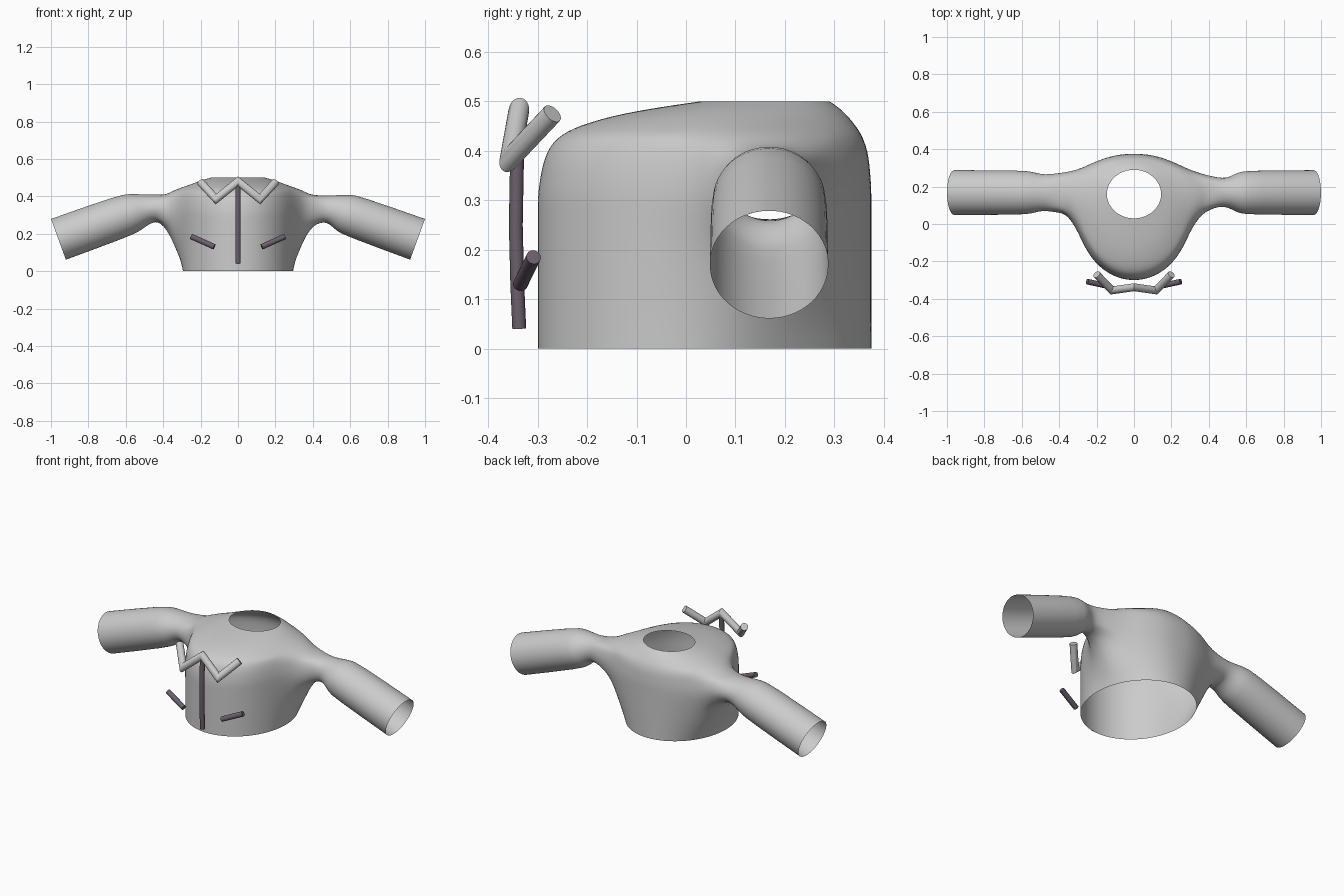
import bpy, bmesh, math
from mathutils import Vector

if "Cube" in bpy.data.objects:
    bpy.data.objects.remove(bpy.data.objects["Cube"])

COLS = 64


def material(name, rgb):
    m = bpy.data.materials.new(name)
    m.diffuse_color = (*rgb, 1)
    m.use_nodes = True
    m.node_tree.nodes["Principled BSDF"].inputs["Base Color"].default_value = m.diffuse_color
    return m


cloth = material("light_grey_cloth", (0.6, 0.6, 0.6))
dark = material("dark_plum_trim", (0.15, 0.115, 0.15))

# Torso rows: height, half width, front y, back y, shoulder flare
rows = [(0, .295, -.30, .375, 0), (.05, .295, -.30, .375, .025),
        (.10, .295, -.30, .375, .055), (.15, .295, -.30, .375, .085),
        (.20, .295, -.30, .375, .115), (.25, .295, -.30, .375, .145),
        (.275, .295, -.30, .375, .16), (.30, .295, -.30, .375, .168),
        (.325, .295, -.298, .375, .168), (.35, .293, -.294, .373, .163),
        (.375, .29, -.289, .371, .157), (.40, .285, -.28, .367, .15),
        (.418, .28, -.268, .361, .135), (.432, .275, -.252, .355, .11),
        (.445, .255, -.228, .347, .085), (.457, .235, -.195, .338, .06),
        (.470, .213, -.15, .327, .038), (.481, .193, -.095, .316, .022),
        (.490, .172, -.04, .305, .01), (.50, .145, .03, .29, 0)]

bm = bmesh.new()
grid = []
for z, rx, yf, yb, flare in rows:
    ring = []
    for i in range(COLS):
        a = 2 * math.pi * i / COLS
        x = rx * math.cos(a)
        y = (yf + yb) / 2 + (yb - yf) / 2 * math.sin(a)
        g = math.exp(-((y - .195) / .11) ** 2 / 2)
        x += flare * g * x / (abs(x) + .03)
        ring.append(bm.verts.new((x, y, z)))
    grid.append(ring)

# Armhole patches left open in the torso
R0, R1 = 5, 11
holes = {1: (1, 8), -1: (COLS // 2 - 8, COLS // 2 - 1)}
for r in range(len(rows) - 1):
    for i in range(COLS):
        if R0 <= r < R1 and any(c0 <= i < c1 for c0, c1 in holes.values()):
            continue
        j = (i + 1) % COLS
        bm.faces.new((grid[r][i], grid[r][j], grid[r + 1][j], grid[r + 1][i]))

# Sleeve stations: x, z, y, radius y, radius z, lean of the ring
sleeves = {
    1: [(.445, .337, .17, .080, .073, .0), (.475, .334, .17, .073, .072, .1),
        (.505, .328, .168, .082, .080, .2), (.535, .320, .168, .097, .092, .28),
        (.565, .311, .168, .110, .104, .33), (.60, .300, .168, .119, .114, .35)],
    -1: [(.43, .338, .166, .104, .073, .0), (.47, .334, .168, .098, .077, .15),
         (.51, .327, .168, .102, .088, .25), (.55, .316, .168, .113, .103, .32),
         (.60, .300, .168, .120, .115, .35)]}
end = (.96, .17, .168, .121, .117, .35)
smooth_verts = []

for side, (c0, c1) in holes.items():
    loop = [grid[R0][i] for i in range(c0, c1)]
    loop += [grid[r][c1] for r in range(R0, R1)]
    loop += [grid[R1][i] for i in range(c1, c0, -1)]
    loop += [grid[r][c0] for r in range(R1, R0, -1)]
    n = len(loop)
    angles = [math.atan2((v.co.z - .33) / .075, (v.co.y - .175) / .1) for v in loop]
    turn = 1 if side > 0 else -1
    start = angles[0]
    prev = loop
    stations = sleeves[side] + [end]
    for k, (x, z, y, ry, rz, lean) in enumerate(stations):
        blend = min(1, k / 3)
        ring = []
        for i in range(n):
            a = start + turn * ((angles[i] - start) * turn % (2 * math.pi))
            even = start + turn * 2 * math.pi * i / n
            a += (even - a) * blend
            h = rz * math.sin(a)
            ring.append(bm.verts.new((side * (x + h * math.sin(lean)),
                                      y + ry * math.cos(a), z + h * math.cos(lean))))
        for i in range(n):
            j = (i + 1) % n
            bm.faces.new((prev[i], prev[j], ring[j], ring[i]))
        prev = ring
        if k < 2 and side > 0:
            smooth_verts += ring
    smooth_verts += loop

# Relax the shoulder transition
near = [v for row in grid[3:17] for v in row if abs(v.co.x) > .27 and v.co.y > -.02]
for _ in range(4):
    bmesh.ops.smooth_vert(bm, verts=list(set(near + smooth_verts)), factor=.4,
                          use_axis_x=True, use_axis_y=True, use_axis_z=True)
bmesh.ops.recalc_face_normals(bm, faces=bm.faces)
if sum(f.normal.y * f.calc_center_median().y for f in bm.faces) < 0:
    bmesh.ops.reverse_faces(bm, faces=bm.faces)
mesh = bpy.data.meshes.new("jacket_body")
bm.to_mesh(mesh)
bm.free()
jacket = bpy.data.objects.new("jacket_body", mesh)
bpy.context.collection.objects.link(jacket)
mesh.materials.append(cloth)
sub = jacket.modifiers.new("soften", 'SUBSURF')
sub.levels = sub.render_levels = 1
mesh.polygons.foreach_set("use_smooth", [True] * len(mesh.polygons))


def tube(name, points, radius, mat):
    """Capped round tube along a path, mitred at the corners."""
    pts = [Vector(p) for p in points]
    b = bmesh.new()
    rings, sides = [], 20
    d = (pts[1] - pts[0]).normalized()
    u = d.cross(Vector((0, 1, .1))).normalized()
    w = d.cross(u)
    rim = [pts[0] + radius * (u * math.cos(t) + w * math.sin(t))
           for t in (2 * math.pi * i / sides for i in range(sides))]
    rings.append([b.verts.new(p) for p in rim])
    for k in range(1, len(pts)):
        d = (pts[k] - pts[k - 1]).normalized()
        nxt = (pts[k + 1] - pts[k]).normalized() if k + 1 < len(pts) else d
        plane = (d + nxt).normalized()
        # slide each rim point along the segment onto the mitre plane
        rim = [p + d * ((pts[k] - p).dot(plane) / d.dot(plane)) for p in rim]
        rings.append([b.verts.new(p) for p in rim])
    for r0, r1 in zip(rings, rings[1:]):
        for i in range(sides):
            j = (i + 1) % sides
            b.faces.new((r0[i], r0[j], r1[j], r1[i]))
    b.faces.new(rings[0][::-1])
    b.faces.new(rings[-1])
    bmesh.ops.recalc_face_normals(b, faces=b.faces)
    me = bpy.data.meshes.new(name)
    b.to_mesh(me)
    b.free()
    ob = bpy.data.objects.new(name, me)
    bpy.context.collection.objects.link(ob)
    me.materials.append(mat)
    bpy.ops.object.select_all(action='DESELECT')
    ob.select_set(True)
    bpy.context.view_layer.objects.active = ob
    bpy.ops.object.shade_smooth_by_angle(angle=math.radians(35))


# Zigzag collar, front zip and pocket trims
tube("collar", [(-.2, -.27, .475), (-.117, -.355, .385), (0, -.338, .48),
                (.117, -.355, .385), (.2, -.27, .475)], .021, cloth)
tube("front_zip", [(0, -.337, .04), (0, -.341, .13), (0, -.344, .25),
                   (0, -.342, .36), (0, -.338, .46)], .014, dark)
for s, label in ((-1, "left"), (1, "right")):
    tube(label + "_pocket_trim", [(s * .127, -.335, .13), (s * .25, -.308, .185)],
         .015, dark)
